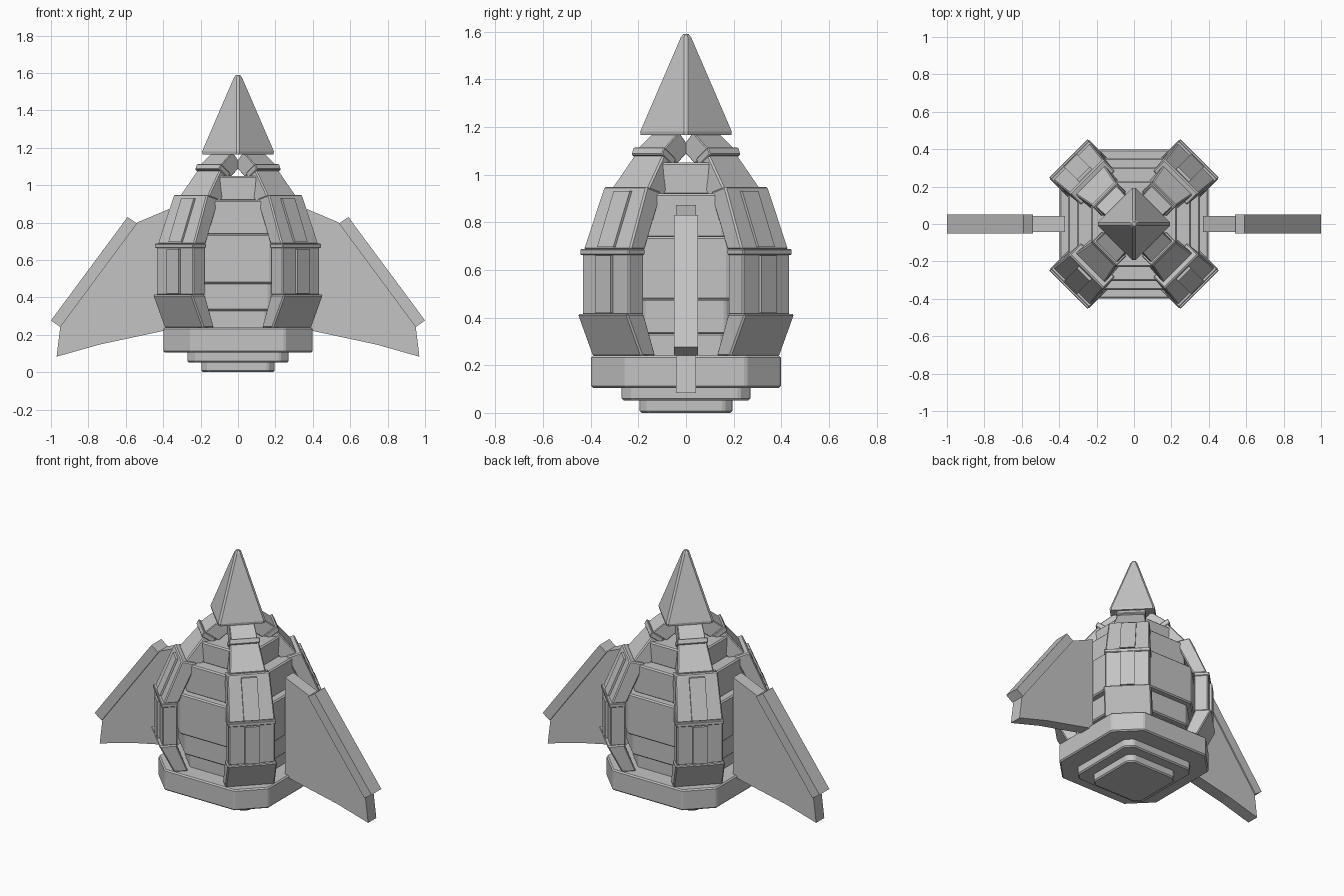
import bpy, bmesh, math
from mathutils import Matrix, Vector

if "Cube" in bpy.data.objects:
    bpy.data.objects.remove(bpy.data.objects["Cube"])

grey = bpy.data.materials.new("hull_grey")
grey.diffuse_color = (0.55, 0.55, 0.55, 1)
grey.use_nodes = True
grey.node_tree.nodes["Principled BSDF"].inputs["Base Color"].default_value = grey.diffuse_color


def finish(name, bm, bevel=0.0):
    bmesh.ops.recalc_face_normals(bm, faces=bm.faces)
    me = bpy.data.meshes.new(name)
    bm.to_mesh(me)
    bm.free()
    me.materials.append(grey)
    ob = bpy.data.objects.new(name, me)
    bpy.context.collection.objects.link(ob)
    if bevel:
        m = ob.modifiers.new("edge_bevel", 'BEVEL')
        m.width = bevel
        m.segments = 1
        m.limit_method = 'ANGLE'
        m.angle_limit = math.radians(35)
    return ob


def loft(bm, rings):
    """Skin a list of equal-length point rings and cap both ends."""
    vs = [[bm.verts.new(p) for p in ring] for ring in rings]
    n = len(vs[0])
    for a, b in zip(vs, vs[1:]):
        for i in range(n):
            j = (i + 1) % n
            bm.faces.new((a[i], a[j], b[j], b[i]))
    bm.faces.new(vs[0][::-1])
    bm.faces.new(vs[-1])


def octagon(h, c, z):
    """Square of half width h with corners cut to half edge c."""
    return [(h, -c, z), (h, c, z), (c, h, z), (-c, h, z),
            (-h, c, z), (-h, -c, z), (-c, -h, z), (c, -h, z)]


def tier(name, h, c, z0, z1, bevel=0.008):
    bm = bmesh.new()
    loft(bm, [octagon(h, c, z0), octagon(h, c, z1)])
    return finish(name, bm, bevel)


def four_ribs(name, sections, bevel=0.007):
    """Section: (radius, z, half width, inward dr, inward dz), on all diagonals."""
    bm = bmesh.new()
    for k in range(4):
        rot = Matrix.Rotation(math.radians(45 + 90 * k), 3, 'Z')
        rings = []
        for r, z, w, dr, dz in sections:
            pts = [(r, -w, z), (r, w, z), (r - dr, w, z - dz), (r - dr, -w, z - dz)]
            rings.append([rot @ Vector(p) for p in pts])
        loft(bm, rings)
    return finish(name, bm, bevel)


# Stepped base
tier("thruster_plate", 0.195, 0.16, 0.0, 0.06)
tier("thruster_collar", 0.27, 0.225, 0.052, 0.115)
tier("base_ring", 0.398, 0.252, 0.105, 0.24)

# Body: stacked upright blocks, widest in the middle
tier("lower_core", 0.28, 0.15, 0.23, 0.335)
tier("lower_block", 0.315, 0.165, 0.33, 0.48)
tier("middle_block", 0.352, 0.175, 0.475, 0.74)
tier("upper_block", 0.305, 0.155, 0.735, 0.92)
tier("shoulder_block", 0.23, 0.10, 0.915, 1.05)

# Diagonal armour ribs, section by section
four_ribs("rib_foot", [(0.41, 0.238, 0.148, 0.085, 0), (0.50, 0.415, 0.148, 0.105, 0)])
four_ribs("rib_middle", [(0.478, 0.41, 0.140, 0.09, 0), (0.478, 0.67, 0.140, 0.09, 0)])
four_ribs("rib_band", [(0.485, 0.663, 0.145, 0.097, 0), (0.485, 0.688, 0.145, 0.097, 0)], 0.004)
four_ribs("rib_upper", [(0.472, 0.685, 0.140, 0.09, 0), (0.36, 0.95, 0.128, 0.09, 0.025)])
four_ribs("rib_shoulder", [(0.335, 0.94, 0.110, 0.075, 0.06), (0.205, 1.10, 0.085, 0.075, 0.06)])
four_ribs("shoulder_band", [(0.235, 1.085, 0.092, 0.07, 0.05), (0.220, 1.115, 0.092, 0.07, 0.05)], 0.004)
four_ribs("rib_top", [(0.212, 1.105, 0.080, 0.08, 0.06), (0.115, 1.178, 0.075, 0.07, 0.07)], 0.004)

# Raised strips on the ribs
four_ribs("middle_strip", [(0.494, 0.42, 0.045, 0.03, 0), (0.494, 0.66, 0.045, 0.03, 0)], 0)
four_ribs("upper_strip", [(0.480, 0.695, 0.048, 0.03, 0), (0.382, 0.93, 0.048, 0.03, 0)], 0)

# Pointed nose, with its corners on the x and y axes
bm = bmesh.new()
turn = Matrix.Rotation(math.radians(45), 3, 'Z')
loft(bm, [[turn @ Vector(p) for p in octagon(h, c, z)] for h, c, z in
          [(0.140, 0.128, 1.165), (0.142, 0.130, 1.18), (0.021, 0.010, 1.575), (0.010, 0.005, 1.59)]])
finish("nose_cone", bm)

# Side fins: thin web plus thicker leading edge
web = [(0.37, 0.872), (0.54, 0.80), (0.95, 0.245), (0.97, 0.083),
       (0.74, 0.148), (0.39, 0.223), (0.37, 0.23)]
edge = [(0.54, 0.795), (0.59, 0.83), (1.0, 0.277), (0.95, 0.241)]
for side, sx in (("left", -1), ("right", 1)):
    for part, outline, half in (("fin_web", web, 0.042), ("fin_edge", edge, 0.051)):
        bm = bmesh.new()
        loft(bm, [[(sx * x, y, z) for x, z in outline] for y in (-half, half)])
        finish(side + "_" + part, bm)
